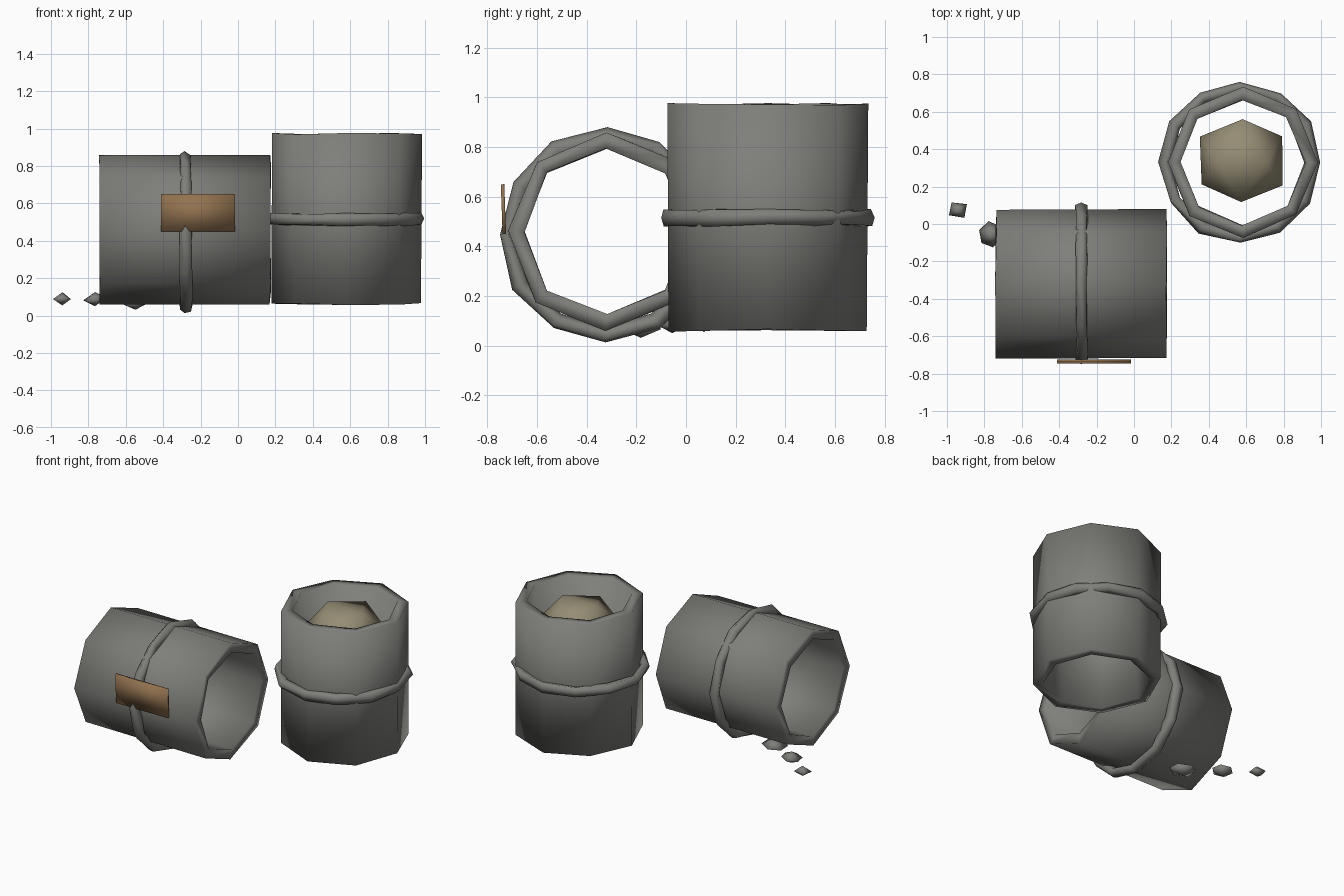
import bpy, bmesh, random
from math import pi, cos, sin, radians
from mathutils import Matrix, Vector

random.seed(4)
old = bpy.data.objects.get("Cube")
if old:
    bpy.data.objects.remove(old, do_unlink=True)


def material(name, rgb):
    m = bpy.data.materials.new(name)
    m.use_nodes = True
    m.diffuse_color = (*rgb, 1)
    bsdf = next(n for n in m.node_tree.nodes if n.type == 'BSDF_PRINCIPLED')
    bsdf.inputs["Base Color"].default_value = (*rgb, 1)
    return m


GREY = material("stone grey", (0.21, 0.21, 0.195))
TAN = material("dull tan", (0.30, 0.265, 0.175))
BROWN = material("label brown", (0.29, 0.17, 0.08))


def finish(name, bm, mat, matrix, jitter=0.0):
    """Place the mesh, roughen it slightly and shade it smooth."""
    bm.transform(matrix)
    for v in bm.verts:
        v.co += Vector([random.uniform(-jitter, jitter) for _ in range(3)])
    bmesh.ops.recalc_face_normals(bm, faces=bm.faces)
    mesh = bpy.data.meshes.new(name)
    bm.to_mesh(mesh)
    bm.free()
    mesh.materials.append(mat)
    for p in mesh.polygons:
        p.use_smooth = True
    ob = bpy.data.objects.new(name, mesh)
    bpy.context.collection.objects.link(ob)
    return ob


def revolve(profile, sides):
    """Revolve a closed (radius, z) profile around z."""
    bm = bmesh.new()
    rings = []
    for i in range(sides):
        a = 2 * pi * i / sides
        rings.append([bm.verts.new((r * cos(a), r * sin(a), z)) for r, z in profile])
    n = len(profile)
    for i in range(sides):
        a, b = rings[i], rings[(i + 1) % sides]
        for j in range(n):
            k = (j + 1) % n
            bm.faces.new((a[j], b[j], b[k], a[k]))
    return bm


def drum(name, matrix):
    """Open eight-sided drum wall."""
    h = 0.455
    wall = [(0.40, -h), (0.40, h), (0.335, h), (0.335, -h)]
    finish(name, revolve(wall, 8), GREY, matrix, 0.005)


def band(name, matrix):
    """Rough hoop around a drum."""
    hoop = [(0.40 + 0.033 * cos(k * pi / 3), 0.035 * sin(k * pi / 3)) for k in range(6)]
    finish(name, revolve(hoop, 12), GREY, matrix, 0.006)


# Drums and their hoops
on_side = Matrix.Rotation(pi / 2, 4, 'Y')
drum("lying_drum", Matrix.Translation((-0.283, -0.32, 0.46)) @ on_side)
band("lying_drum_band", Matrix.Translation((-0.28, -0.32, 0.443)) @ on_side)
drum("upright_drum", Matrix.Translation((0.58, 0.33, 0.517)))
band("upright_drum_band", Matrix.Translation((0.567, 0.328, 0.515)))

# Lump inside the upright drum
lump = bmesh.new()
bmesh.ops.create_icosphere(lump, subdivisions=1, radius=1)
finish("drum_contents", lump, TAN,
       Matrix.Translation((0.58, 0.335, 0.82))
       @ Matrix.Diagonal((0.262, 0.255, 0.17, 1))
       @ Matrix.Rotation(radians(-31.7), 4, 'Y'), 0.012)

# Thin label on the lying drum
plate = bmesh.new()
bmesh.ops.create_cube(plate, size=1)
finish("label_plate", plate, BROWN,
       Matrix.Translation((-0.213, -0.735, 0.55))
       @ Matrix.Rotation(radians(2), 4, 'X')
       @ Matrix.Diagonal((0.395, 0.014, 0.2, 1)))

# Pebbles trailing from under the lying drum
pebbles = [
    ((-0.94, 0.075, 0.09), (0.06, 0.05, 0.036), 4, 35),
    ((-0.765, -0.055, 0.088), (0.065, 0.07, 0.038), 6, 10),
    ((-0.55, -0.18, 0.07), (0.085, 0.08, 0.036), 6, 0),
]
for i, (pos, size, sides, turn) in enumerate(pebbles):
    bm = bmesh.new()
    bmesh.ops.create_uvsphere(bm, u_segments=sides, v_segments=2, radius=1)
    if sides > 4:
        for v in bm.verts:
            v.co.z += 0.15 * v.co.x
    finish(f"pebble_{i + 1}", bm, GREY,
           Matrix.Translation(pos) @ Matrix.Diagonal((*size, 1))
           @ Matrix.Rotation(radians(turn), 4, 'Z'), 0.003)
